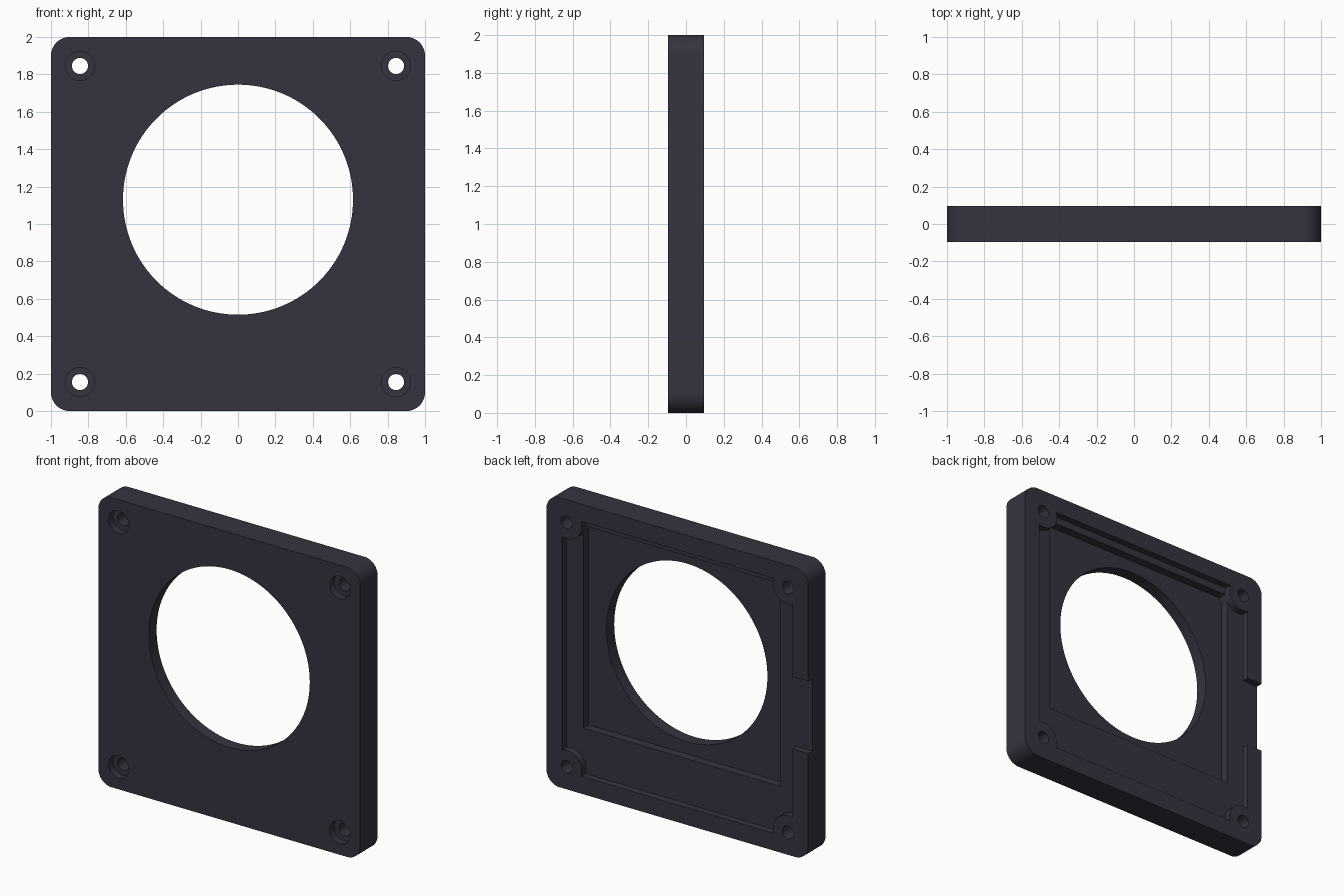
import bpy, bmesh, math
from mathutils import Matrix, Vector

if "Cube" in bpy.data.objects:
    bpy.data.objects.remove(bpy.data.objects["Cube"], do_unlink=True)

FRONT, BACK = -0.095, 0.095   # plate faces
LEDGE, FLOOR = 0.048, -0.01   # pocket levels
OVER = 0.2                    # overshoot of the cutters
SCREW, CENTRE = 0.845, 1.0

dark = bpy.data.materials.new("dark_slate_plastic")
dark.use_nodes = True
colour = (0.036, 0.034, 0.051, 1)
dark.diffuse_color = colour
dark.node_tree.nodes["Principled BSDF"].inputs["Base Color"].default_value = colour


def finish(name, bm):
    mesh = bpy.data.meshes.new(name)
    bmesh.ops.recalc_face_normals(bm, faces=bm.faces)
    bm.to_mesh(mesh)
    bm.free()
    mesh.materials.append(dark)
    obj = bpy.data.objects.new(name, mesh)
    bpy.context.collection.objects.link(obj)
    return obj


def box(name, x, y, z, radius=0):
    """Box from (min, max) ranges, optionally with rounded corners seen from the front."""
    bm = bmesh.new()
    bmesh.ops.create_cube(bm, size=1)
    for v in bm.verts:
        v.co = Vector([r[0] if c < 0 else r[1] for c, r in zip(v.co, (x, y, z))])
    if radius:
        edges = [e for e in bm.edges if abs(e.verts[0].co.y - e.verts[1].co.y) > 0.01]
        bmesh.ops.bevel(bm, geom=edges, offset=radius, segments=12,
                        profile=0.5, affect='EDGES')
    return finish(name, bm)


def cylinders(name, spots, radius, y, segments):
    """Cylinders along y, one at each (x, z) spot."""
    bm = bmesh.new()
    for px, pz in spots:
        place = Matrix.Translation((px, sum(y) / 2, pz)) @ Matrix.Rotation(math.pi / 2, 4, 'X')
        bmesh.ops.create_cone(bm, cap_ends=True, segments=segments, radius1=radius,
                              radius2=radius, depth=y[1] - y[0], matrix=place)
    return finish(name, bm)


def cut(target, cutter, keep=False):
    mod = target.modifiers.new("cut", 'BOOLEAN')
    mod.operation, mod.solver, mod.object = 'DIFFERENCE', 'EXACT', cutter
    bpy.context.view_layer.objects.active = target
    bpy.ops.object.modifier_apply(modifier=mod.name)
    if not keep:
        bpy.data.objects.remove(cutter, do_unlink=True)


# Rounded square plate
plate = box("bezel_plate", (-1, 1), (FRONT, BACK), (0, 2), radius=0.1)
corners = [(sx * SCREW, CENTRE + sz * SCREW) for sx in (-1, 1) for sz in (-1, 1)]

# Stepped rear recess that leaves round screw posts standing in the corners
posts = cylinders("screw_posts", corners, 0.115, (-OVER, 2 * OVER), 64)
outer = box("outer_recess", (-0.88, 0.88), (LEDGE, OVER), (0.12, 1.88))
inner = box("inner_recess", (-0.75, 0.75), (FLOOR, OVER), (0.43, 1.83))
for recess in (outer, inner):
    cut(recess, posts, keep=True)
    cut(plate, recess)
bpy.data.objects.remove(posts, do_unlink=True)

# Cable notch through the side wall
cut(plate, box("side_notch", (-1 - OVER, -0.8), (LEDGE, OVER), (0.74, 1.24)))

# Large round window
cut(plate, cylinders("window", [(0, 1.13)], 0.615, (-OVER, OVER), 128))

# Screw holes with counterbores on the front
cut(plate, cylinders("counterbores", corners, 0.078, (-OVER, FRONT + 0.05), 48))
cut(plate, cylinders("screw_holes", corners, 0.043, (-OVER, OVER), 48))

# Smooth shading on the curves, crisp edges elsewhere
bpy.ops.object.select_all(action='DESELECT')
plate.select_set(True)
bpy.context.view_layer.objects.active = plate
bpy.ops.object.shade_smooth_by_angle(angle=math.radians(30))
